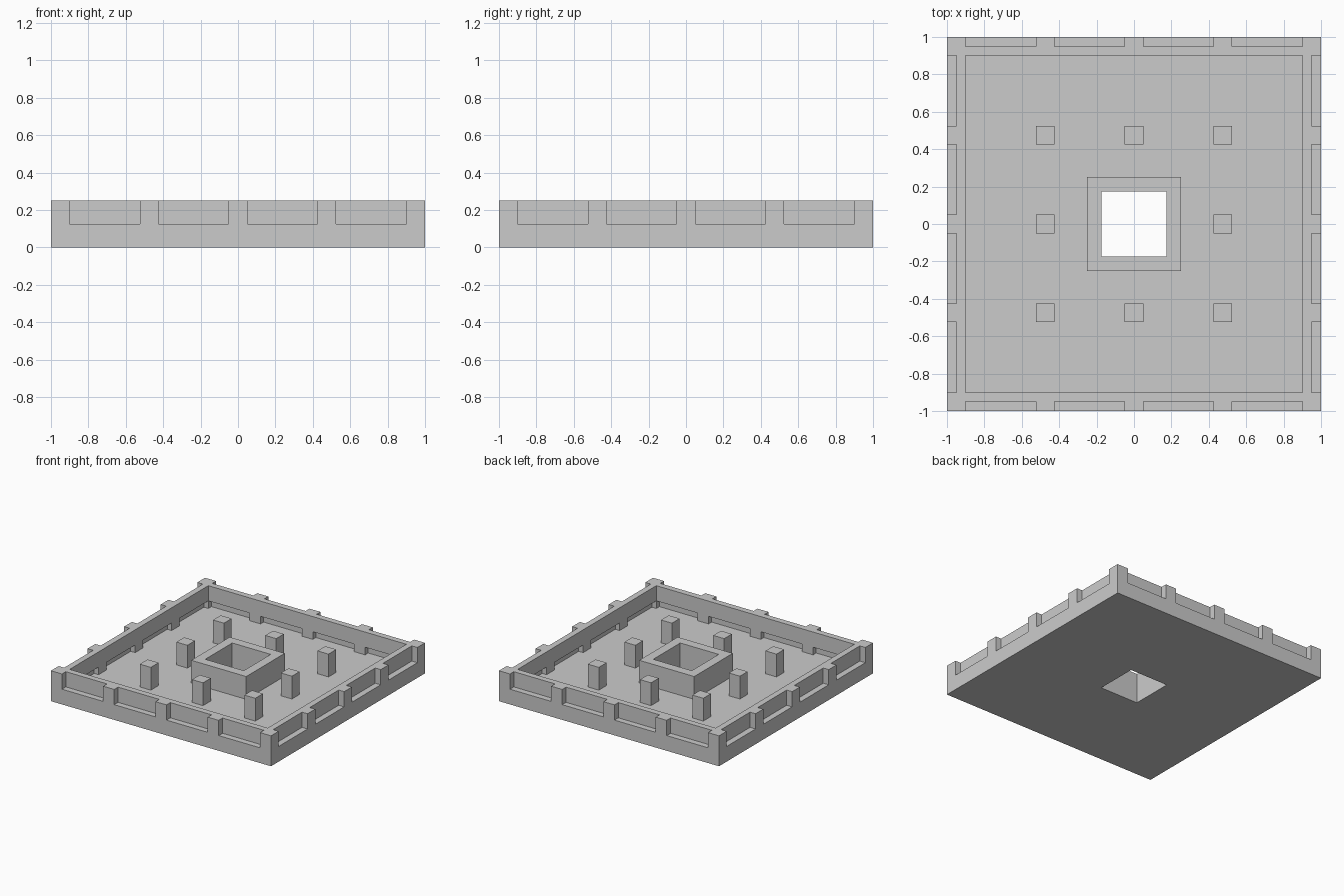
import bpy, bmesh
from mathutils import Matrix, Vector

if "Cube" in bpy.data.objects:
    bpy.data.objects.remove(bpy.data.objects["Cube"])

H, FLOOR, MID = 0.25, 0.0625, 0.125


def finish(bm, name):
    bmesh.ops.recalc_face_normals(bm, faces=bm.faces)
    me = bpy.data.meshes.new(name)
    bm.to_mesh(me)
    bm.free()
    ob = bpy.data.objects.new(name, me)
    bpy.context.collection.objects.link(ob)
    return ob


def add_box(bm, lo, hi, rot=Matrix.Identity(4)):
    lo, hi = Vector(lo), Vector(hi)
    mat = rot @ Matrix.Translation((lo + hi) / 2) @ Matrix.Diagonal((*(hi - lo), 1))
    bmesh.ops.create_cube(bm, size=1, matrix=mat)


# Tray with outer wall, floor and central square shaft: one profile swept round a square
profile = [(0.175, 0), (1, 0), (1, H), (0.9, H), (0.9, FLOOR),
           (0.25, FLOOR), (0.25, H), (0.175, H)]
bm = bmesh.new()
rings = [[bm.verts.new((sx * r, sy * r, z)) for r, z in profile]
         for sx, sy in ((-1, -1), (1, -1), (1, 1), (-1, 1))]
n = len(profile)
for i in range(4):
    a, b = rings[i], rings[(i + 1) % 4]
    for j in range(n):
        k = (j + 1) % n
        bm.faces.new((a[j], b[j], b[k], a[k]))
tray = finish(bm, "tray")

# Wall recesses: upper panels outside, low undercuts inside, four per side
bm = bmesh.new()
for q in range(4):
    rot = Matrix.Rotation(q * 1.5707963267948966, 4, 'Z')
    for x0 in (-0.9, -0.425, 0.05, 0.525):
        add_box(bm, (x0, -1.1, MID), (x0 + 0.375, -0.95, H + 0.1), rot)
        add_box(bm, (x0, -0.94, FLOOR), (x0 + 0.375, -0.89, MID), rot)
cutter = finish(bm, "recess_cutter")
cutter.hide_render = True
cutter.hide_viewport = False
mod = tray.modifiers.new("recesses", 'BOOLEAN')
mod.operation = 'DIFFERENCE'
mod.solver = 'EXACT'
mod.use_self = True
mod.object = cutter

# Bake the recesses and drop the cutter
bpy.context.view_layer.objects.active = tray
tray.select_set(True)
bpy.ops.object.modifier_apply(modifier=mod.name)
bpy.data.objects.remove(cutter)

# Eight free-standing posts around the shaft
bm = bmesh.new()
for x in (-0.475, 0, 0.475):
    for y in (-0.475, 0, 0.475):
        if x or y:
            add_box(bm, (x - 0.05, y - 0.05, FLOOR - 0.01), (x + 0.05, y + 0.05, H))
finish(bm, "posts")
